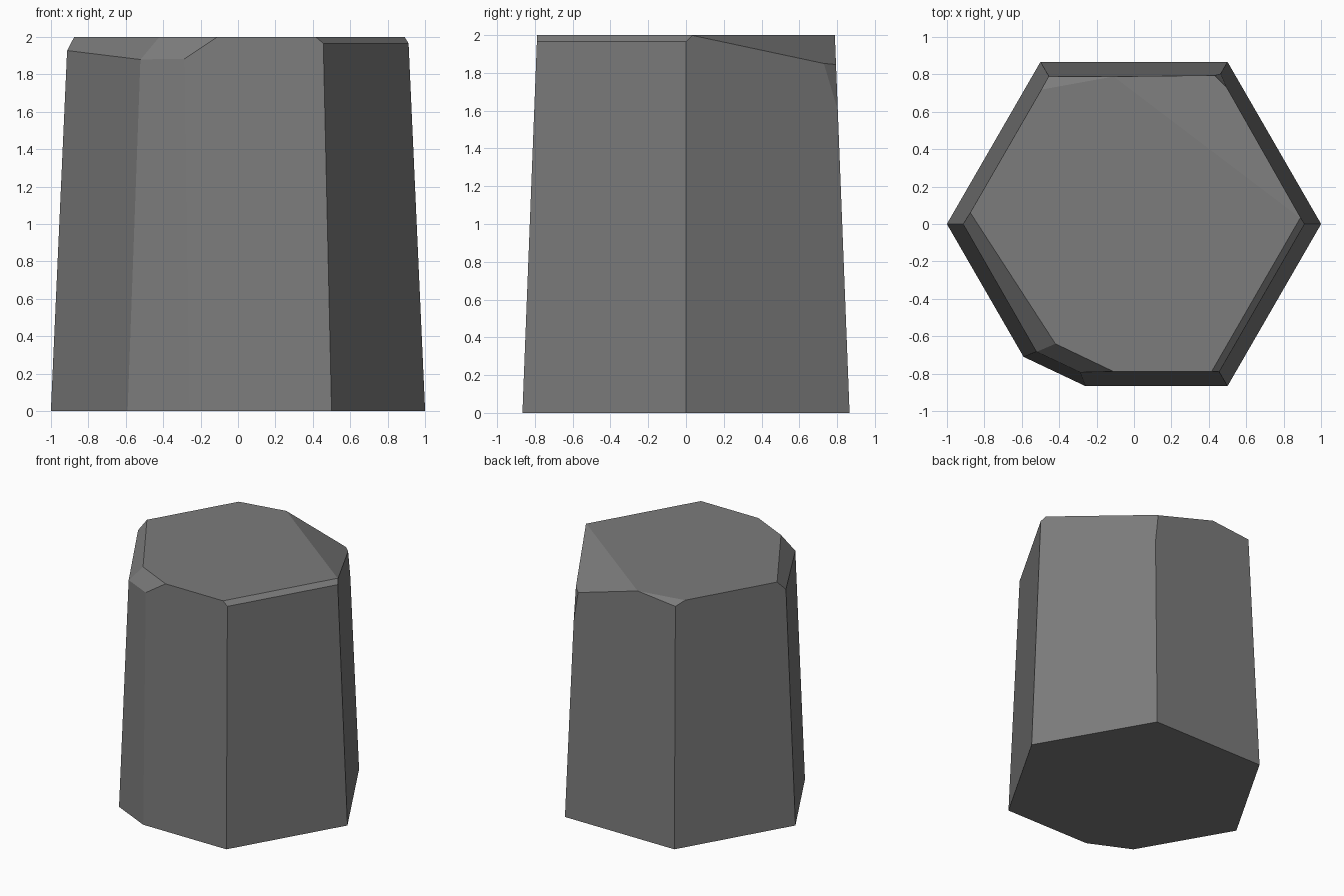
import bpy, bmesh
from mathutils import Vector, geometry

if "Cube" in bpy.data.objects:
    bpy.data.objects.remove(bpy.data.objects["Cube"])

# Tapered six-sided stone column
bm = bmesh.new()
bmesh.ops.create_cone(bm, cap_ends=True, segments=6, radius1=1.0, radius2=0.91, depth=2.0)
# put a corner on the +x axis, then stand it on the ground
corner = max(bm.verts, key=lambda v: v.co.x).co
if abs(corner.y) > 0.01:
    for v in bm.verts:
        v.co = Vector((v.co.y, -v.co.x, v.co.z))
for v in bm.verts:
    v.co.z += 1.0

# Chips: each is a plane through three points, cutting away the outside
chips = [
    ((-0.59, -0.71, 0), (-0.26, -0.866, 0), (-0.52, -0.683, 1.88)),       # long front left corner
    ((-0.91, 0, 1.93), (-0.52, -0.683, 1.88), (-0.42, -0.64, 2)),         # left rim
    ((-0.52, -0.683, 1.88), (-0.11, -0.788, 2), (-0.42, -0.64, 2)),       # front left rim
    ((0.912, 0, 1.965), (0.456, -0.79, 1.965), (0.415, -0.788, 2)),       # right rim
    ((0.89, 0.03, 2), (-0.11, 0.788, 2), (0.495, 0.73, 1.85)),            # broad back right slope
    ((0.495, 0.73, 1.85), (0.43, 0.794, 1.845), (0.464, 0.804, 1.6)),     # back right corner
    ((-0.11, 0.788, 2), (-0.456, 0.79, 1.965), (-0.495, 0.718, 2)),       # back left rim
]
inside = Vector((0, 0, 1))
for pts in chips:
    a, b, c = (Vector(p) for p in pts)
    n = geometry.normal(a, b, c)
    if n.dot(inside - a) > 0:
        n = -n
    bmesh.ops.bisect_plane(bm, geom=bm.verts[:] + bm.edges[:] + bm.faces[:], dist=1e-5,
                           plane_co=a, plane_no=n, clear_outer=True)
    bmesh.ops.holes_fill(bm, edges=bm.edges[:], sides=0)
bmesh.ops.recalc_face_normals(bm, faces=bm.faces[:])

mesh = bpy.data.meshes.new("stone_column")
bm.to_mesh(mesh)
bm.free()
stone = bpy.data.materials.new("grey stone")
stone.diffuse_color = (0.2, 0.2, 0.2, 1)
stone.use_nodes = True
stone.node_tree.nodes["Principled BSDF"].inputs["Base Color"].default_value = stone.diffuse_color
mesh.materials.append(stone)
bpy.context.collection.objects.link(bpy.data.objects.new("stone_column", mesh))
